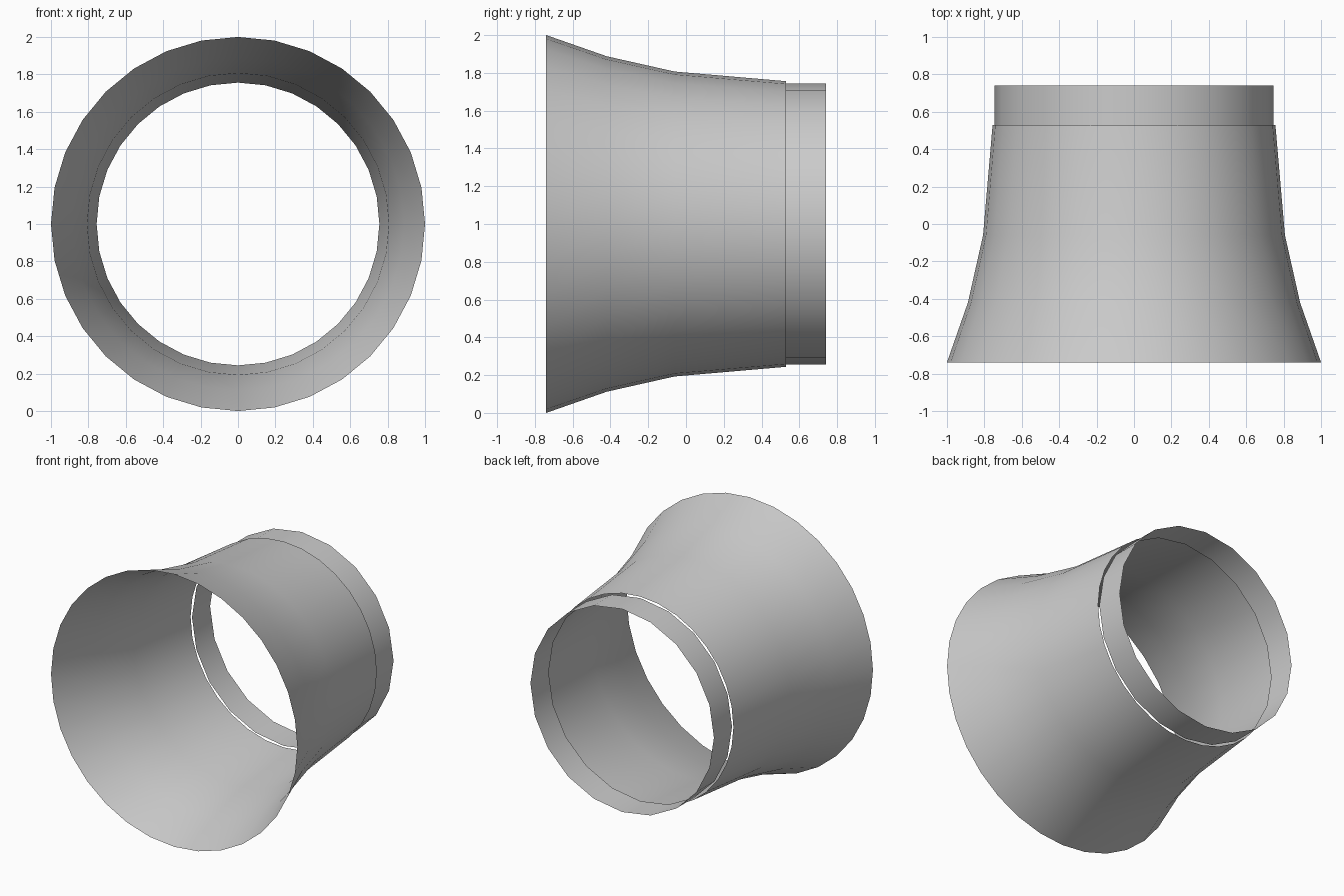
import bpy
import bmesh
from math import cos, sin, tau

default_cube = bpy.data.objects.get("Cube")
if default_cube:
    bpy.data.objects.remove(default_cube, do_unlink=True)

# Single plain grey finish
grey = bpy.data.materials.new("light grey")
grey.use_nodes = True
colour = (0.6, 0.6, 0.6, 1.0)
grey.diffuse_color = colour
grey.node_tree.nodes["Principled BSDF"].inputs["Base Color"].default_value = colour


def open_tube(name, profile, sides, centre_z=1.0):
    """Sweep (y, radius) points around the y axis as a thin, open sheet."""
    bm = bmesh.new()
    rings = []
    for y, radius in profile:
        angles = [tau * i / sides for i in range(sides)]
        rings.append([bm.verts.new((radius * cos(a), y, centre_z + radius * sin(a)))
                      for a in angles])
    for front, back in zip(rings, rings[1:]):
        for i in range(sides):
            j = (i + 1) % sides
            bm.faces.new((front[i], back[i], back[j], front[j]))
    # Point the normals away from the axis
    bm.normal_update()
    for face in bm.faces:
        middle = face.calc_center_median()
        if face.normal.x * middle.x + face.normal.z * (middle.z - centre_z) < 0:
            face.normal_flip()
    for face in bm.faces:
        face.smooth = True
    mesh = bpy.data.meshes.new(name)
    bm.to_mesh(mesh)
    bm.free()
    mesh.materials.append(grey)
    obj = bpy.data.objects.new(name, mesh)
    bpy.context.collection.objects.link(obj)
    return obj


# Flared bell, wide at the front
open_tube("flared_bell", [(-0.74, 1.0), (-0.42, 0.888), (-0.06, 0.807), (0.53, 0.756)], 32)

# Slightly narrower collar behind the bell, leaving a hairline gap
open_tube("rear_collar", [(0.53, 0.745), (0.74, 0.745)], 20)
